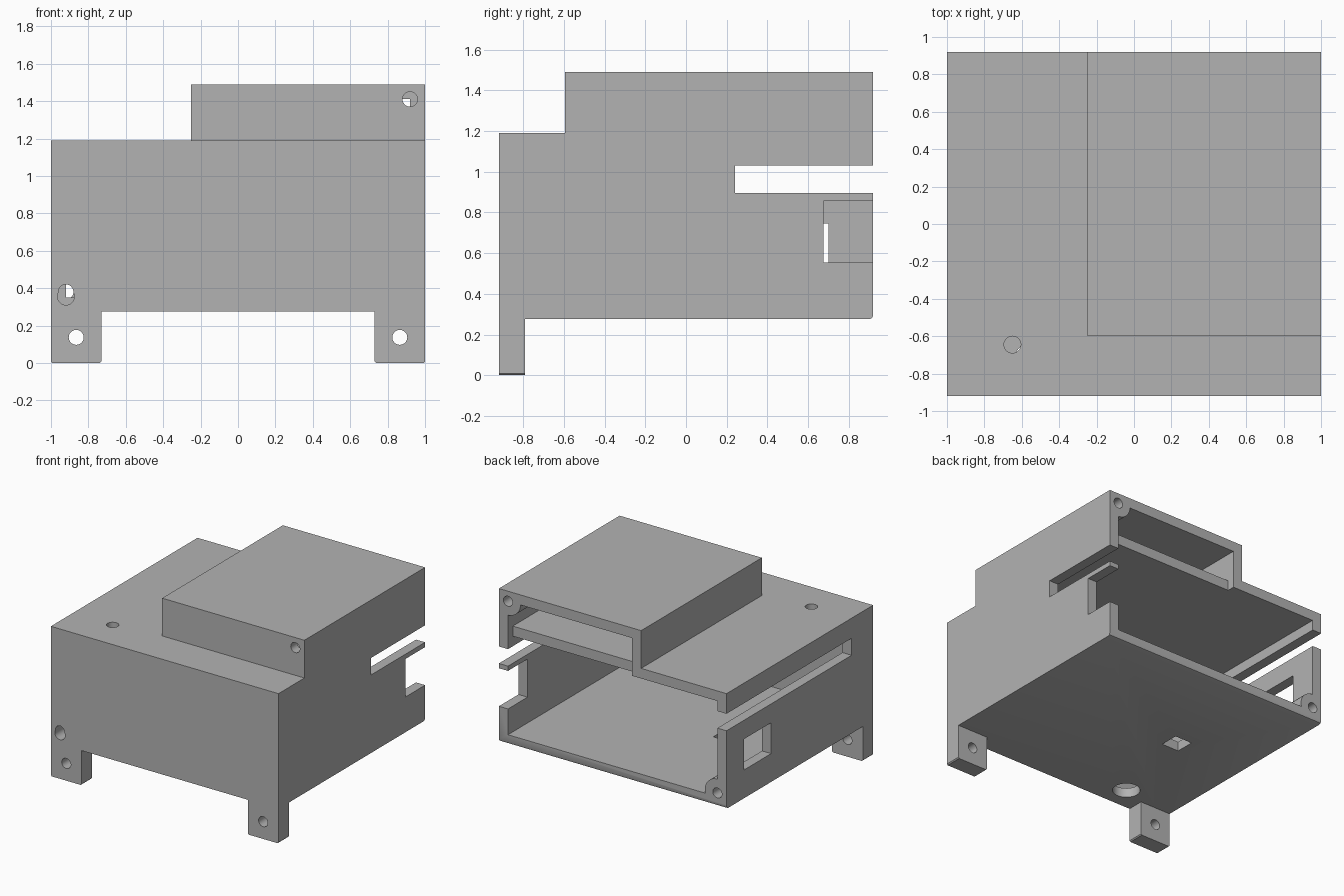
import bpy, bmesh, math
from mathutils import Vector

default = bpy.data.objects.get("Cube")
if default:
    bpy.data.objects.remove(default, do_unlink=True)

# One plain plastic colour
grey = bpy.data.materials.new("plain grey")
grey.use_nodes = True
colour = (0.45, 0.45, 0.45, 1)
grey.diffuse_color = colour
grey.node_tree.nodes["Principled BSDF"].inputs["Base Color"].default_value = colour

WALL = 0.08
X, Y = 1.0, 0.92
FLOOR, TOP, LID = 0.275, 1.19, 1.49
HOLE = 0.04
AXES = {"x": (1, 2, 0), "y": (0, 2, 1), "z": (0, 1, 2)}


def prism(name, points, axis, start, end):
    """Extrude a flat outline along one axis."""
    bm = bmesh.new()
    u, v, w = AXES[axis]
    verts = []
    for a, b in points:
        co = Vector()
        co[u], co[v], co[w] = a, b, start
        verts.append(bm.verts.new(co))
    face = bm.faces.new(verts)
    shift = Vector()
    shift[w] = end - start
    made = bmesh.ops.extrude_face_region(bm, geom=[face])["geom"]
    bmesh.ops.translate(bm, vec=shift, verts=[g for g in made if isinstance(g, bmesh.types.BMVert)])
    bmesh.ops.recalc_face_normals(bm, faces=bm.faces)
    mesh = bpy.data.meshes.new(name)
    bm.to_mesh(mesh)
    bm.free()
    mesh.materials.append(grey)
    obj = bpy.data.objects.new(name, mesh)
    bpy.context.collection.objects.link(obj)
    return obj


def box(name, x0, x1, y0, y1, z0, z1):
    return prism(name, [(x0, y0), (x1, y0), (x1, y1), (x0, y1)], "z", z0, z1)


def circle(a, b, r, n=32):
    return [(a + r * math.cos(i * math.tau / n), b + r * math.sin(i * math.tau / n)) for i in range(n)]


def combine(target, tool, operation="DIFFERENCE"):
    """Join or cut, bake the result and remove the tool."""
    mod = target.modifiers.new("combine", "BOOLEAN")
    mod.operation, mod.solver, mod.object = operation, "EXACT", tool
    graph = bpy.context.evaluated_depsgraph_get()
    mesh = bpy.data.meshes.new_from_object(target.evaluated_get(graph))
    target.modifiers.clear()
    target.data = mesh
    bpy.data.objects.remove(tool, do_unlink=True)


def cut_box(target, *bounds):
    combine(target, box("cutter", *bounds))


def cut_hole(target, a, b, r, axis, start, end):
    combine(target, prism("cutter", circle(a, b, r), axis, start, end))


# Main shell with a softened lower back edge, plus the raised compartment
outline = [(-Y, FLOOR), (Y - 0.02, FLOOR), (Y - 0.006, FLOOR + 0.006), (Y, FLOOR + 0.02), (Y, TOP), (-Y, TOP)]
shell = prism("enclosure_shell", outline, "x", -X, X)
combine(shell, box("raised", -0.25, X, -0.595, Y, TOP - 0.05, LID), "UNION")

# Hollow interiors, open at the back
inner = X - WALL
cut_box(shell, -inner, inner, -Y + WALL, 1.1, FLOOR + 0.075, TOP - WALL)
cut_box(shell, -0.17, inner, -0.515, 1.1, TOP, LID - WALL)
cut_box(shell, -0.17, inner, Y - 0.06, 1.1, TOP - 0.12, TOP + 0.02)

# Side slots, back notch and side window
cut_box(shell, 0.9, 1.1, 0.24, 1.1, 0.895, 1.03)
cut_box(shell, 0.9, 1.1, 0.675, 1.1, 0.555, 0.857)
cut_box(shell, -1.1, -0.9, -0.65, 1.1, 0.895, 1.03)
cut_box(shell, -1.1, -0.9, 0.36, 0.70, 0.50, 0.745)

# Floor and roof openings
cut_box(shell, -0.46, -0.31, -0.05, 0.10, 0.2, 0.4)
cut_hole(shell, -0.54, -0.73, 0.10, "z", 0.2, 0.4)
cut_hole(shell, -0.65, -0.645, 0.045, "z", 1.0, 1.3)

# Front access holes in line with the screw bosses
cut_hole(shell, 0.92, 1.41, HOLE, "y", -0.7, -0.45)
cut_hole(shell, -0.92, 0.38, HOLE, "y", -1.0, -0.7)
cut_hole(shell, -0.92, 0.355, 0.045, "y", -1.0, -0.7)

# Screw bosses, trimmed to the outer walls
for name, x, z in (("upper_boss", 0.92, 1.41), ("lower_boss", -0.92, 0.38)):
    ring = [(max(-X, min(X, a)), max(FLOOR + 0.03, min(LID, b))) for a, b in circle(x, z, 0.11)]
    clean = [p for i, p in enumerate(ring) if p != ring[i - 1]]
    boss = prism(name, clean, "y", Y - 0.2, Y)
    combine(shell, boss, "UNION")
    cut_hole(shell, x, z, HOLE, "y", 0.6, 1.0)

# Drilled mounting feet under the front
for name, side in (("left_foot", 1), ("right_foot", -1)):
    x0, x1 = sorted((side * 0.73, side * X))
    soft = 0.008
    profile = [(x0 + soft, 0), (x1 - soft, 0), (x1, soft), (x1, FLOOR), (x0, FLOOR), (x0, soft)]
    foot = prism(name, profile, "y", -Y, -0.79)
    cut_hole(foot, side * 0.865, 0.137, HOLE, "y", -1.0, -0.7)

# Smooth the round holes while keeping the corners crisp
bpy.ops.object.select_all(action="DESELECT")
for name in ("enclosure_shell", "left_foot", "right_foot"):
    obj = bpy.data.objects[name]
    obj.select_set(True)
    bpy.context.view_layer.objects.active = obj
bpy.ops.object.shade_smooth_by_angle(angle=math.radians(30))
